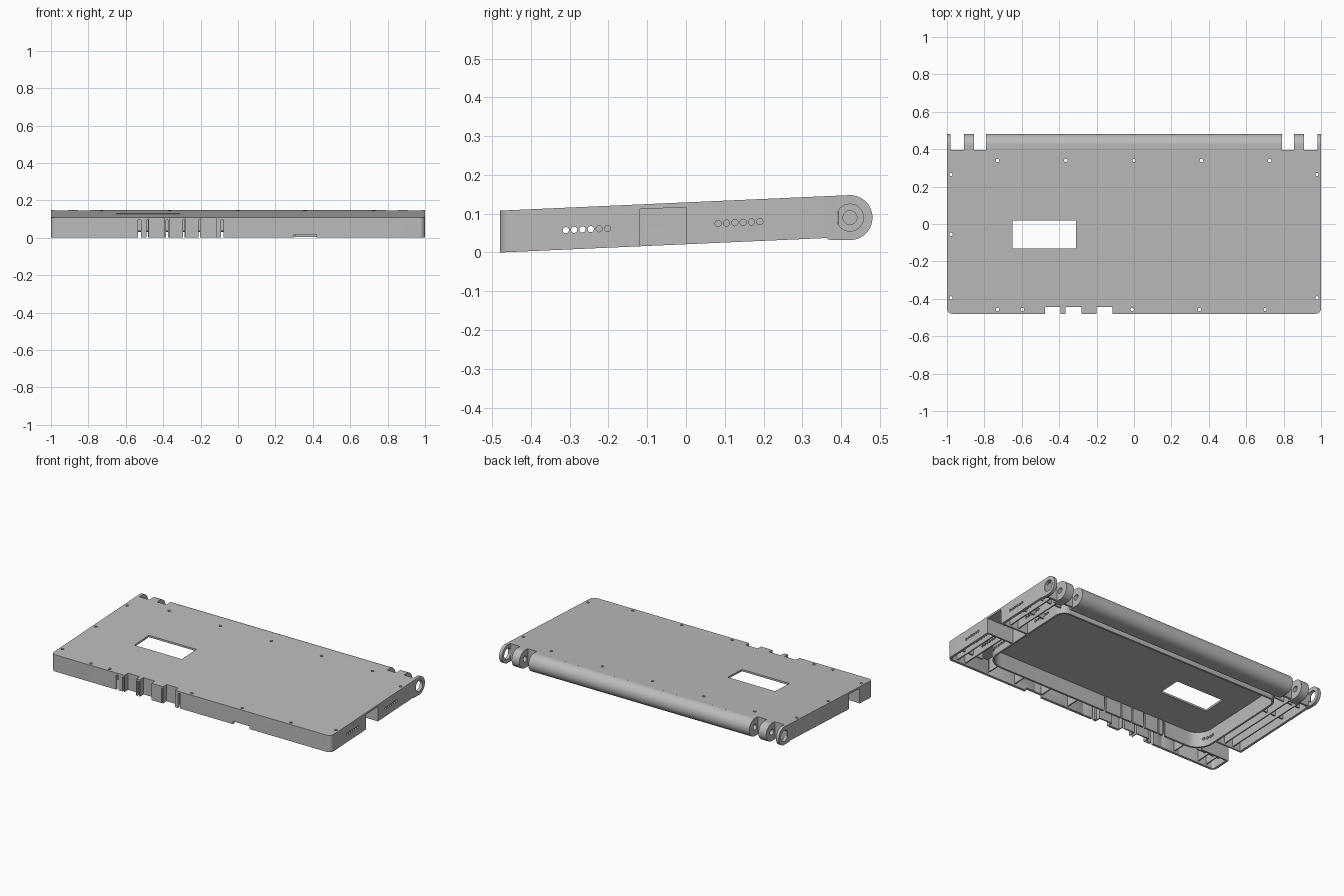
import bpy, bmesh, math
from mathutils import Matrix

if "Cube" in bpy.data.objects:
    bpy.data.objects.remove(bpy.data.objects["Cube"], do_unlink=True)

SLOPE, FRONT, DEPTH, PLATE = 0.0443, -0.48, 0.108, 0.012
UNDER = DEPTH - PLATE
HINGE_Y, HINGE_Z, HINGE_R = 0.423, 0.09, 0.058

grey = bpy.data.materials.new("plain grey")
grey.use_nodes = True
colour = (0.5, 0.5, 0.5, 1)
grey.diffuse_color = colour
grey.node_tree.nodes["Principled BSDF"].inputs["Base Color"].default_value = colour

scene = bpy.context.scene.collection
body_cutters = bpy.data.collections.new("body cutters")
hinge_cutters = bpy.data.collections.new("hinge cutters")
scene.children.link(body_cutters)
scene.children.link(hinge_cutters)


def finish(name, bm, group=None, tilt=True):
    """Turn a bmesh into an object, leaning it with the sloping case."""
    if tilt:
        for v in bm.verts:
            v.co.z += SLOPE * (v.co.y - FRONT)
    bmesh.ops.recalc_face_normals(bm, faces=bm.faces)
    mesh = bpy.data.meshes.new(name)
    bm.to_mesh(mesh)
    bm.free()
    mesh.materials.append(grey)
    obj = bpy.data.objects.new(name, mesh)
    (group or scene).objects.link(obj)
    obj.hide_render = group is not None
    return obj


def box(name, x, y, z, group=None):
    bm = bmesh.new()
    bmesh.ops.create_cube(bm, size=1)
    for v in bm.verts:
        v.co = [(r[0] + r[1]) / 2 + c * (r[1] - r[0]) for r, c in zip((x, y, z), v.co)]
    return finish(name, bm, group)


def rod(name, axis, centre, radius, length, group, tilt=True):
    bm = bmesh.new()
    bmesh.ops.create_cone(bm, cap_ends=True, segments=24, radius1=radius,
                          radius2=radius, depth=length)
    if axis == "X":
        bmesh.ops.rotate(bm, verts=bm.verts, matrix=Matrix.Rotation(math.pi / 2, 3, "Y"))
    bmesh.ops.translate(bm, verts=bm.verts, vec=centre)
    return finish(name, bm, group, tilt)


def outline(hx, y0, y1, front_r, back_r, steps=8):
    """Rectangle with rounded front and back corners."""
    pts = []
    corners = ((-1, y0, 1, front_r, 180), (1, y0, 1, front_r, 270),
               (1, y1, -1, back_r, 0), (-1, y1, -1, back_r, 90))
    for sx, y, sy, r, start in corners:
        for i in range(steps + 1):
            a = math.radians(start + 90 * i / steps)
            pts.append((sx * (hx - r) + r * math.cos(a), y + sy * r + r * math.sin(a)))
    return pts


def slab(name, pts, z0, z1):
    bm = bmesh.new()
    face = bm.faces.new([bm.verts.new((x, y, z0)) for x, y in pts])
    top = bmesh.ops.extrude_face_region(bm, geom=[face])["geom"]
    for v in top:
        if isinstance(v, bmesh.types.BMVert):
            v.co.z = z1
    return finish(name, bm)


def frame(name, outer, inner, z0, z1):
    """Closed wall between two matching outlines."""
    bm = bmesh.new()
    loops = [[bm.verts.new((x, y, z)) for x, y in pts]
             for pts, z in ((outer, z0), (outer, z1), (inner, z1), (inner, z0))]
    n = len(outer)
    for a, b in zip(loops, loops[1:] + loops[:1]):
        for i in range(n):
            j = (i + 1) % n
            bm.faces.new((a[i], a[j], b[j], b[i]))
    return finish(name, bm)


def hinge_piece(name, x0, x1, start=0.365):
    """Round-ended arm along x."""
    pts = [(start, 0.033)]
    for i in range(33):
        a = math.pi * (i / 32 - 0.5)
        pts.append((HINGE_Y + HINGE_R * math.cos(a), HINGE_Z + HINGE_R * math.sin(a)))
    pts.append((start, 0.144))
    bm = bmesh.new()
    face = bm.faces.new([bm.verts.new((x0, y, z)) for y, z in pts])
    for v in bmesh.ops.extrude_face_region(bm, geom=[face])["geom"]:
        if isinstance(v, bmesh.types.BMVert):
            v.co.x = x1
    return finish(name, bm, tilt=False)


# Case: sloping top, outer wall and rounded inner wall
body = [
    slab("top_plate", outline(1, FRONT, 0.42, 0.03, 0.001), UNDER, DEPTH),
    frame("outer_wall", outline(1, FRONT, 0.393, 0.03, 0.004),
          outline(0.985, FRONT + 0.015, 0.38, 0.015, 0.002), 0, UNDER + 0.001),
    frame("inner_wall", outline(0.81, -0.37, 0.325, 0.11, 0.06),
          outline(0.798, -0.358, 0.313, 0.098, 0.048), 0, UNDER + 0.001),
]

# Ribs between the walls
for side, label in ((1, "left"), (-1, "right")):
    for x in (0.87, 0.93):
        body.append(box(label + "_long_rib", sorted((side * x, side * (x + 0.008))),
                        (-0.47, 0.385), (0.012, UNDER + 0.001)))
    for y in (-0.4, 0.15, 0.3):
        body.append(box(label + "_cross_rib", sorted((side * 0.805, side * 0.99)),
                        (y, y + 0.008), (0.03, UNDER + 0.001)))
for x in (-0.7, 0.1, 0.3, 0.5, 0.7):
    body.append(box("front_rib", (x, x + 0.008), (-0.47, -0.365), (0.012, UNDER + 0.001)))

# Side openings with channel walls
channel_walls = []
for label, xs, y0, y1 in (("left", (0.8, 0.995), -0.12, 0), ("right", (-0.995, -0.8), -0.345, -0.235)):
    far = 1.1 if xs[0] > 0 else -1.1
    near = 0.815 if xs[0] > 0 else -0.815
    box("side_notch", sorted((near, far)), (y0, y1), (-0.1, UNDER - 0.0005), body_cutters)
    for y in (y0 - 0.01, y1):
        body.append(box(label + "_channel_wall", xs, (y, y + 0.01), (0.001, UNDER + 0.001)))

# Window, screw holes and vents
box("window_cut", (-0.65, -0.31), (-0.13, 0.018), (0, 0.2), body_cutters)
screws = [(x, 0.34) for x in (-0.73, -0.365, 0, 0.36, 0.725)]
screws += [(x, -0.457) for x in (-0.73, -0.597, -0.01, 0.35, 0.7)]
screws += [(s * 0.978, y) for s in (-1, 1) for y in (0.265, -0.395)] + [(-0.978, -0.055)]
for x, y in screws:
    rod("screw_cut", "Z", (x, y, 0.05), 0.009, 0.4, body_cutters)
for first in (-0.31, 0.083):
    for i in range(6):
        through = first < 0 and i < 4
        rod("vent_cut", "X", (0 if through else 0.8, first + i * 0.0215, 0.05), 0.008,
            2.3 if through else 0.6, body_cutters)

# Front recesses with set-back panels, slots and a finger notch
for x0, x1 in ((-0.475, -0.392), (-0.365, -0.282), (-0.2, -0.115)):
    box("recess_cut", (x0, x1), (-0.6, -0.445), (-0.1, 0.2), body_cutters)
    body.append(box("recess_panel", (x0 - 0.004, x1 + 0.004), (-0.4455, -0.437), (0, DEPTH - 0.001)))
    for x in (x0 - 0.004, x1):
        body.append(box("recess_cheek", (x - 0.003, x + 0.006), (-0.475, -0.437), (0, UNDER + 0.001)))
for x0, x1 in ((-0.535, -0.518), (-0.49, -0.481), (-0.385, -0.373), (-0.294, -0.285),
               (-0.21, -0.203), (-0.092, -0.077)):
    box("slot_cut", (x0, x1), (-0.6, -0.3), (-0.1, UNDER - 0.001), body_cutters)
box("finger_cut", (0.3, 0.42), (-0.6, -0.455), (-0.1, 0.018), body_cutters)

# Hinge barrel, knuckles and end rings
hinge = [hinge_piece("hinge_barrel", -0.79, 0.79)]
for s, label in ((1, "left"), (-1, "right")):
    for x0, x1 in ((0.79, 0.855), (0.91, 0.98)):
        box("hinge_gap", sorted((s * x0, s * x1)), (0.395, 0.6), (-0.2, 0.3), body_cutters)
    hinge.append(hinge_piece(label + "_knuckle", s * 0.855, s * 0.91))
    hinge.append(hinge_piece(label + "_end_ring", s * 0.98, s * 1.0))
    rod("pin_cut", "X", (s * 0.835, HINGE_Y, HINGE_Z), 0.018, 0.2, hinge_cutters, False)
    rod("ring_cut", "X", (s * 1.0, HINGE_Y, HINGE_Z), 0.035, 0.1, hinge_cutters, False)


# Cut the parts, bake the result and drop the cutters
def carve(parts, cutters):
    for obj in parts:
        mod = obj.modifiers.new("cuts", "BOOLEAN")
        mod.operation, mod.solver = "DIFFERENCE", "EXACT"
        mod.operand_type, mod.collection = "COLLECTION", cutters
    graph = bpy.context.evaluated_depsgraph_get()
    baked = [bpy.data.meshes.new_from_object(o.evaluated_get(graph)) for o in parts]
    for obj, mesh in zip(parts, baked):
        obj.modifiers.clear()
        obj.data = mesh
    for obj in list(cutters.objects):
        bpy.data.objects.remove(obj, do_unlink=True)
    bpy.data.collections.remove(cutters)


carve(body, body_cutters)
carve(hinge, hinge_cutters)

bpy.ops.object.select_all(action="DESELECT")
for obj in body + hinge:
    obj.select_set(True)
bpy.context.view_layer.objects.active = body[0]
bpy.ops.object.shade_smooth_by_angle(angle=math.radians(30))
